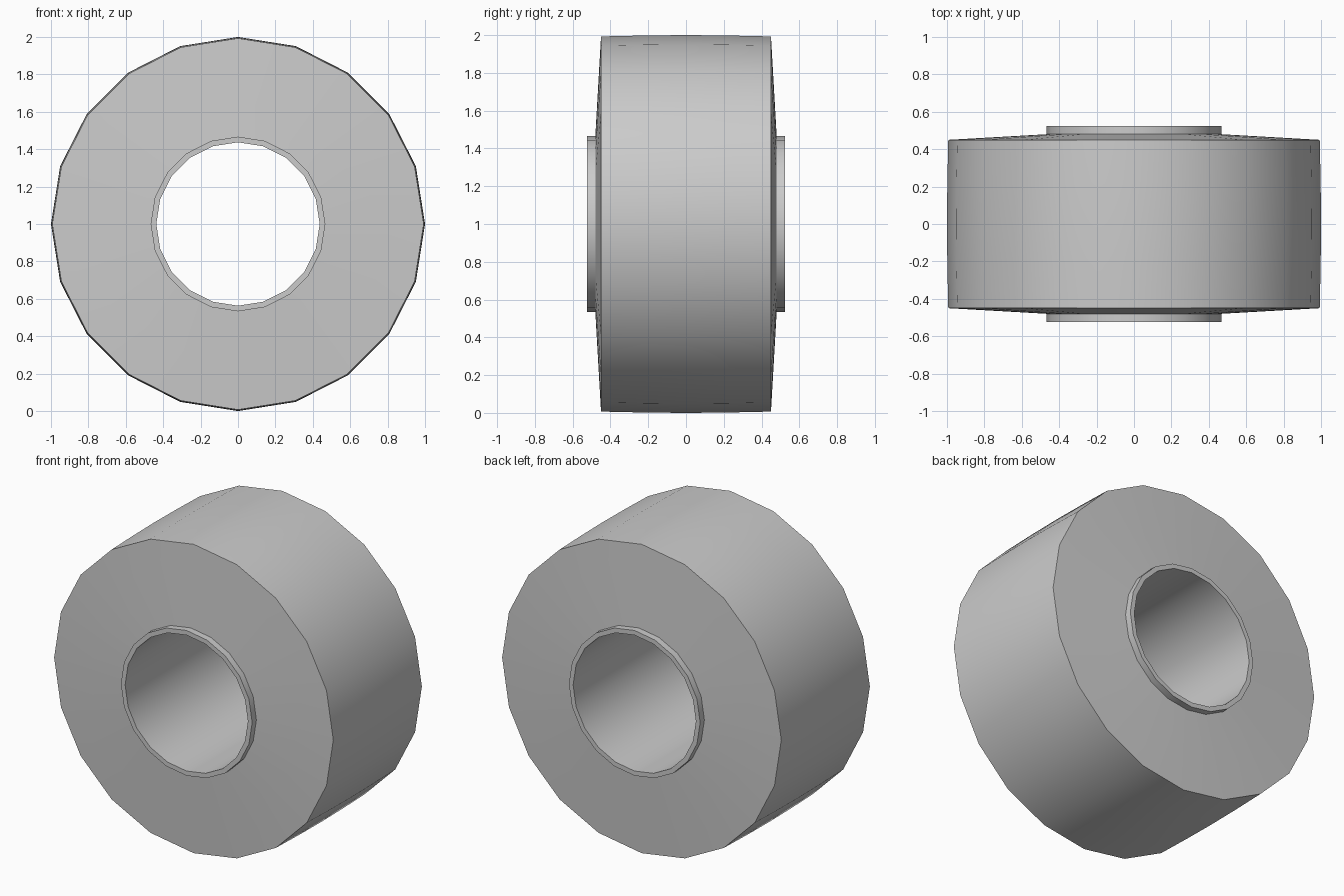
import bpy, bmesh
from math import cos, sin, tau, radians

if "Cube" in bpy.data.objects:
    bpy.data.objects.remove(bpy.data.objects["Cube"])

SIDES = 20
CENTRE_Z = 1.0


def lathe(name, profile, closed):
    """Spin a (radius, y) profile around the y axis."""
    bm = bmesh.new()
    rings = [[bm.verts.new((r * cos(tau * i / SIDES), y, CENTRE_Z + r * sin(tau * i / SIDES)))
              for i in range(SIDES)] for r, y in profile]
    pairs = list(zip(rings, rings[1:]))
    if closed:
        pairs.append((rings[-1], rings[0]))
    for a, b in pairs:
        for i in range(SIDES):
            j = (i + 1) % SIDES
            bm.faces.new((a[i], a[j], b[j], b[i]))
    # profiles run from -y to +y on the outside
    for f in bm.faces:
        f.normal_flip()
    bm.normal_update()
    mesh = bpy.data.meshes.new(name)
    bm.to_mesh(mesh)
    bm.free()
    obj = bpy.data.objects.new(name, mesh)
    bpy.context.collection.objects.link(obj)
    bpy.ops.object.select_all(action='DESELECT')
    obj.select_set(True)
    bpy.context.view_layer.objects.active = obj
    bpy.ops.object.shade_smooth_by_angle(angle=radians(30))
    return obj


# Roller: slightly crowned tread with sloping side walls, seated on the hub
half = [(0.467, 0.48), (0.993, 0.45), (0.998, 0.22)]
roller = [(r, -y) for r, y in half] + [(1.0, 0.0)] + half[::-1]
lathe("roller", roller, False)

# Hub: thin tube running through the roller and standing proud on both sides
lathe("hub_sleeve", [(0.437, -0.523), (0.467, -0.523), (0.467, 0.523), (0.437, 0.523)], True)
